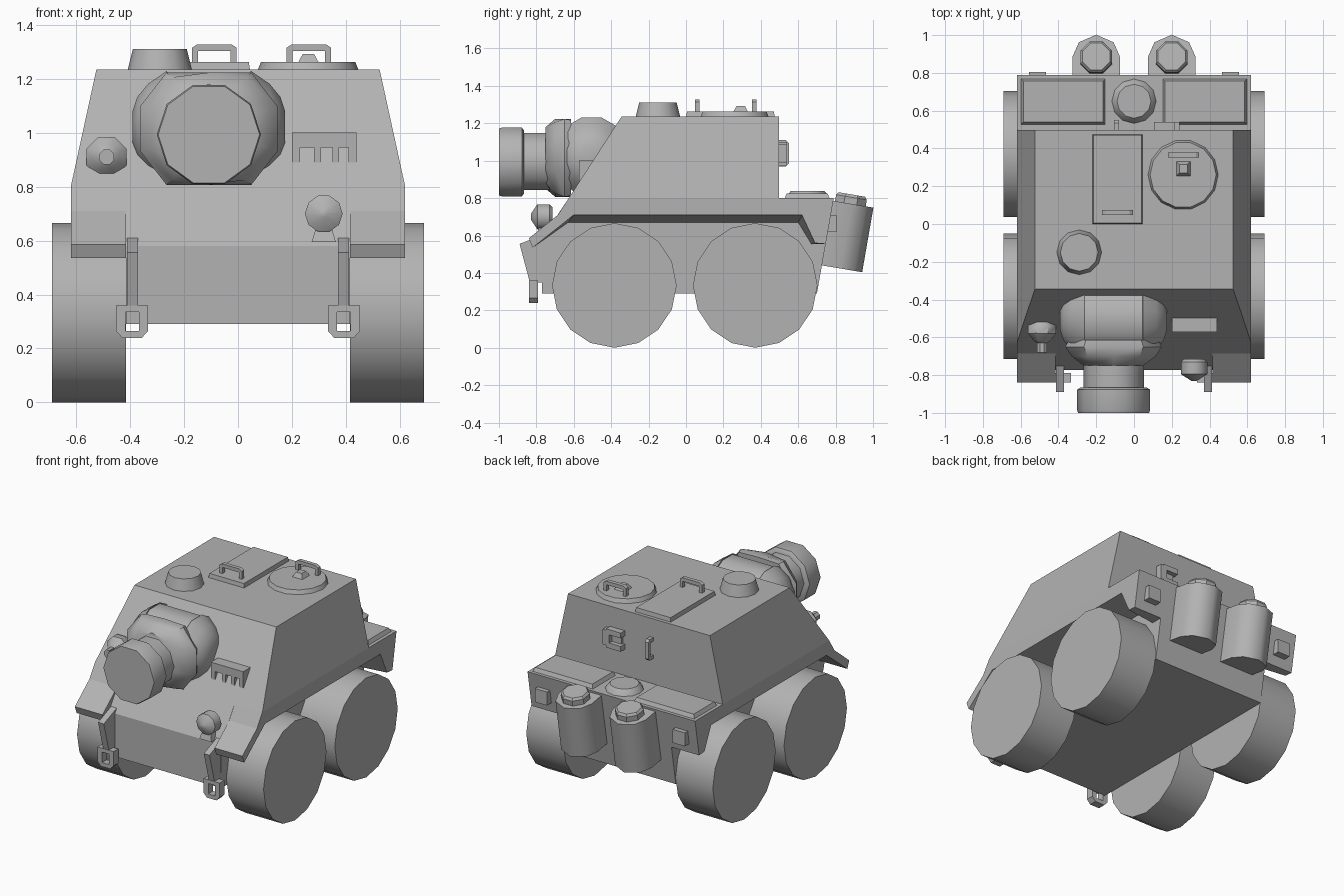
import bpy, bmesh, math
from mathutils import Vector

grey = bpy.data.materials.new("grey_paint")
grey.diffuse_color = (0.45, 0.45, 0.45, 1)


def loft(name, rings, smooth=0):
    """Bridge equal-length closed rings and cap both ends."""
    bm = bmesh.new()
    vs = [[bm.verts.new(p) for p in r] for r in rings]
    n = len(vs[0])
    for a, b in zip(vs, vs[1:]):
        for i in range(n):
            j = (i + 1) % n
            bm.faces.new((a[i], a[j], b[j], b[i]))
    bm.faces.new(vs[0])
    bm.faces.new(vs[-1])
    bmesh.ops.recalc_face_normals(bm, faces=bm.faces)
    me = bpy.data.meshes.new(name)
    bm.to_mesh(me)
    bm.free()
    me.materials.append(grey)
    ob = bpy.data.objects.new(name, me)
    bpy.context.collection.objects.link(ob)
    if smooth:
        bpy.ops.object.select_all(action='DESELECT')
        ob.select_set(True)
        bpy.context.view_layer.objects.active = ob
        bpy.ops.object.shade_smooth_by_angle(angle=math.radians(smooth))
    return ob


def sections(name, secs):
    """secs: (x, [(y, z), ...]) side profiles joined across x."""
    return loft(name, [[(x, y, z) for y, z in prof] for x, prof in secs])


def box(name, x, y, z, inset=0.0):
    """x, y, z are (min, max); inset tapers the top."""
    def ring(h, i):
        return [(x[0] + i, y[0] + i, h), (x[1] - i, y[0] + i, h),
                (x[1] - i, y[1] - i, h), (x[0] + i, y[1] - i, h)]
    return loft(name, [ring(z[0], 0), ring(z[1], inset)])


def lathe(name, origin, axis, prof, n, rot=0.0, clamp=None, smooth=38):
    """prof: (distance along axis, radius)."""
    o, a = Vector(origin), Vector(axis).normalized()
    v = Vector((0, 1, 0)) if abs(a.z) > 0.8 else Vector((0, 0, 1))
    u = v.cross(a).normalized()
    v = a.cross(u)
    rings = []
    for t, r in prof:
        ring = []
        for i in range(n):
            ang = rot + math.tau * i / n
            h = r * math.sin(ang)
            if clamp:
                h = max(-clamp, min(clamp, h))
            ring.append(o + a * t + u * (r * math.cos(ang)) + v * h)
        rings.append(ring)
    return loft(name, rings, smooth)


# Hull: tub whose front continues the sloped plate, and superstructure
tub = [(-0.627, 0.80), (-0.772, 0.58), (-0.772, 0.575), (-0.77, 0.29), (0.70, 0.29), (0.79, 0.80)]
sections("hull_tub", [(-0.415, tub), (0.415, tub)])
loft("superstructure", [
    [(-0.62, -0.627, 0.80), (0.62, -0.627, 0.80), (0.62, 0.497, 0.80), (-0.62, 0.497, 0.80)],
    [(-0.525, -0.345, 1.235), (0.525, -0.345, 1.235), (0.525, 0.497, 1.235), (-0.525, 0.497, 1.235)]])

# Parts repeated on both sides
for s, side in ((-1, "left"), (1, "right")):
    # Fender with a bevelled underside
    outer = [(-0.627, 0.80), (-0.685, 0.71), (-0.84, 0.585), (-0.82, 0.535), (-0.60, 0.71),
             (0.62, 0.71), (0.69, 0.56), (0.747, 0.555), (0.79, 0.80)]
    inner = outer[:4] + [(-0.63, 0.67), (0.60, 0.67), (0.67, 0.555)] + outer[7:]
    sections(f"{side}_fender", [(s * 0.415, inner), (s * 0.62, outer)])

    for y, pos in ((-0.383, "front"), (0.37, "rear")):
        lathe(f"{pos}_{side}_wheel", (s * 0.415, y, 0.333), (s, 0, 0),
              [(0, 0.333), (0.275, 0.333)], 16)

    # Tow bracket fin and ring
    fin = [(-0.75, 0.61), (-0.89, 0.555), (-0.835, 0.35), (-0.765, 0.35)]
    sections(f"{side}_tow_bracket", [(s * 0.37, fin), (s * 0.412, fin)])
    cx = s * 0.393
    for k in (-1, 1):
        xs = sorted((cx + k * 0.025, cx + k * 0.06))
        box(f"{side}_tow_ring_side", xs, (-0.84, -0.79), (0.265, 0.36))
    loft(f"{side}_tow_ring_bottom", [
        [(cx - 0.035, y, 0.238), (cx + 0.035, y, 0.238), (cx + 0.06, y, 0.265),
         (cx + 0.025, y, 0.265), (cx - 0.025, y, 0.265), (cx - 0.06, y, 0.265)]
        for y in (-0.84, -0.79)])
    box(f"{side}_tow_ring_top", (cx - 0.06, cx + 0.06), (-0.84, -0.79), (0.335, 0.36))

    # Engine deck panel, rear lamp and slanted rear drum
    box(f"{side}_deck_panel", sorted((s * 0.15, s * 0.60)), (0.525, 0.77), (0.795, 0.825), 0.014)
    box(f"{side}_rear_lamp", sorted((s * 0.465, s * 0.555)), (0.75, 0.805), (0.62, 0.71))
    drum = [(-0.125, -0.10), (-0.125, 0.01), (-0.092, 0.085), (0, 0.125),
            (0.092, 0.085), (0.125, 0.01), (0.125, -0.10)]
    loft(f"{side}_rear_drum", [[(s * 0.2 + x, y0 + y, z0 - 0.17 * y) for x, y in drum]
                               for y0, z0 in ((0.817, 0.425), (0.877, 0.77))], 50)
    lathe(f"{side}_drum_cap", (s * 0.2, 0.877, 0.76), (0, 0.17, 1),
          [(0, 0.09), (0.045, 0.09), (0.06, 0.078)], 8, math.pi / 8, smooth=0)

# Main gun: ball housing, collar, barrel and muzzle
gx = -0.108
lathe("gun_housing", (gx, -0.505, 1.022), (1, 0, 0),
      [(-0.283, 0.06), (-0.265, 0.115), (-0.225, 0.165), (-0.155, 0.215), (-0.154, 0.208),
       (0.154, 0.208), (0.155, 0.215), (0.225, 0.165), (0.265, 0.115), (0.283, 0.06)],
      12, math.pi / 12)
lathe("gun_collar", (gx, -0.615, 1.015), (0, -1, 0),
      [(0, 0.25), (0.035, 0.268), (0.085, 0.235), (0.135, 0.165)], 10, math.pi / 10, 0.208)
lathe("gun_barrel", (gx, -0.70, 0.995), (0, -1, 0), [(0, 0.16), (0.20, 0.16)], 10)
lathe("gun_muzzle", (gx, -0.865, 0.993), (0, -1, 0),
      [(0, 0.175), (0.012, 0.193), (0.12, 0.193), (0.135, 0.188)], 10)

# Secondary gun ball
lathe("small_gun_ball", (-0.487, -0.56, 0.91), (0, -1, 0),
      [(-0.06, 0.05), (-0.02, 0.08), (0.02, 0.08), (0.055, 0.05), (0.07, 0.03), (0.12, 0.03)], 8,
      math.pi / 8)

# Headlight
lathe("headlight", (0.318, -0.715, 0.70), (0, -1, 0),
      [(0, 0.055), (0.015, 0.07), (0.08, 0.07), (0.115, 0.015)], 10)
box("headlight_stand", (0.273, 0.363), (-0.80, -0.71), (0.595, 0.66), 0.02)

# Vision visor: wedge roof with hanging teeth
roof = [(-0.48, 1.0), (-0.573, 1.0), (-0.573, 0.945), (-0.53, 0.945)]
sections("visor_roof", [(0.20, roof), (0.44, roof)])
tooth = [(-0.50, 0.99), (-0.573, 0.99), (-0.573, 0.89), (-0.55, 0.89)]
for x, w in ((0.20, 0.03), (0.282, 0.025), (0.35, 0.025), (0.41, 0.03)):
    sections("visor_tooth", [(x, tooth), (x + w, tooth)])

# Roof fittings
lathe("roof_vent", (-0.29, -0.15, 1.23), (0, 0, 1), [(0, 0.12), (0.08, 0.10)], 12)
box("square_hatch", (-0.22, 0.045), (0, 0.475), (1.23, 1.262), 0.005)
lathe("round_hatch", (0.26, 0.26, 1.23), (0, 0, 1), [(0, 0.188), (0.032, 0.175)], 14)
box("hatch_periscope", (0.22, 0.302), (0.25, 0.335), (1.255, 1.292), 0.02)
lathe("engine_vent", (0, 0.65, 0.795), (0, 0, 1), [(0, 0.12), (0.02, 0.11), (0.042, 0.09)], 12)


def handle(name, x0, x1, y):
    """Chamfered grab handle standing on the roof."""
    ks = (y - 0.013, y + 0.013)
    for x, d in ((x0, 1), (x1, -1)):
        loft(name + "_post", [[(x, k, 1.25), (x + d * 0.022, k, 1.25),
                               (x + d * 0.022, k, 1.312), (x, k, 1.312)] for k in ks])
    loft(name + "_bar", [[(x0, k, 1.303), (x1, k, 1.303), (x1, k, 1.315),
                          (x1 - 0.018, k, 1.327), (x0 + 0.018, k, 1.327), (x0, k, 1.315)]
                         for k in ks])


handle("square_hatch_handle", -0.17, -0.005, 0.06)
handle("round_hatch_handle", 0.18, 0.345, 0.365)

# Back wall: vertical grab handle and notched bracket
bar = [(0.49, 0.97), (0.535, 0.97), (0.55, 0.985), (0.55, 1.095), (0.535, 1.11), (0.49, 1.11),
       (0.49, 1.087), (0.525, 1.087), (0.525, 0.993), (0.49, 0.993)]
sections("rear_handle", [(-0.106, bar), (-0.08, bar)])
box("rear_bracket_back", (0.19, 0.24), (0.49, 0.54), (0.99, 1.09))
for z in (0.975, 1.065):
    box("rear_bracket_arm", (0.105, 0.215), (0.49, 0.54), (z, z + 0.035))
box("rear_bracket_plate", (0.12, 0.20), (0.49, 0.51), (0.99, 1.09))
